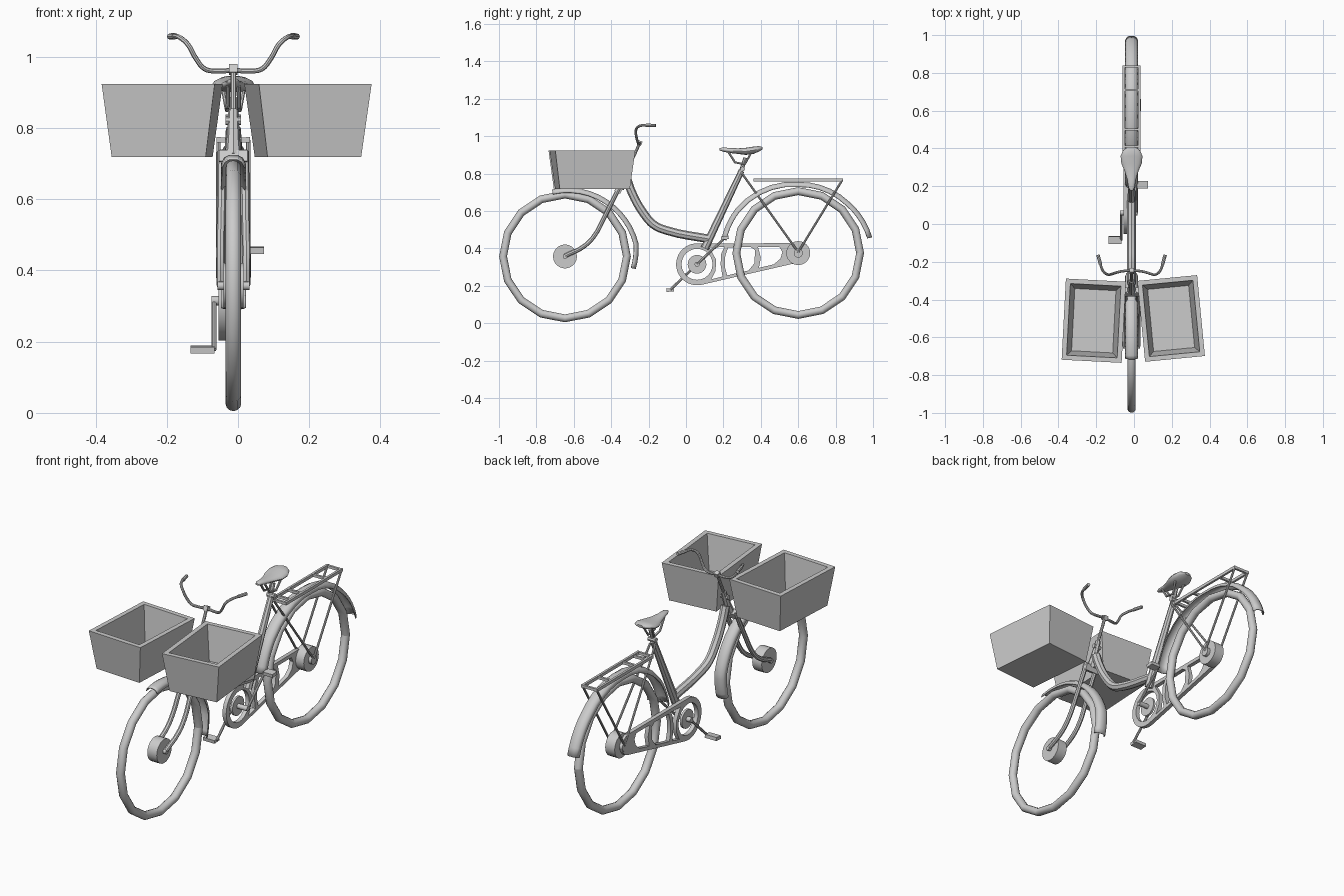
import bpy, bmesh, math
from mathutils import Matrix, Vector

if "Cube" in bpy.data.objects:
    bpy.data.objects.remove(bpy.data.objects["Cube"])

CX = -0.013                                  # bicycle's middle plane
FRONT, REAR, CRANK = (-0.647, 0.357), (0.6, 0.375), (0.059, 0.315)


def add(name, data, smooth=True):
    ob = bpy.data.objects.new(name, data)
    bpy.context.collection.objects.link(ob)
    bpy.ops.object.select_all(action='DESELECT')
    ob.select_set(True)
    bpy.context.view_layer.objects.active = ob
    if ob.type == 'CURVE':
        bpy.ops.object.convert(target='MESH')
        ob = bpy.context.object
    if smooth:
        bpy.ops.object.shade_smooth_by_angle(angle=math.radians(40))
    return ob


def tube(name, pts, r, radii=None, spline='POLY', sides=2):
    """Round tube through points given relative to the middle plane."""
    c = bpy.data.curves.new(name, 'CURVE')
    c.dimensions, c.bevel_depth, c.bevel_resolution = '3D', r, sides
    c.use_fill_caps, c.resolution_u = True, 4
    s = c.splines.new(spline)
    if spline == 'POLY':
        s.points.add(len(pts) - 1)
        for i, (x, y, z) in enumerate(pts):
            s.points[i].co = (x + CX, y, z, 1)
            s.points[i].radius = radii[i] if radii else 1
    else:
        s.bezier_points.add(len(pts) - 1)
        for b, (x, y, z) in zip(s.bezier_points, pts):
            b.co = (x + CX, y, z)
            b.handle_left_type = b.handle_right_type = 'AUTO'
    return add(name, c)


def pair(name, pts, r, **kw):
    for side, sx in (("left", -1), ("right", 1)):
        tube(f"{side}_{name}", [(sx * x, y, z) for x, y, z in pts], r, **kw)


def loft(name, rings, closed=True, caps=True, smooth=True):
    bm = bmesh.new()
    rows = [[bm.verts.new(p) for p in ring] for ring in rings]
    n = len(rows[0])
    for a, b in zip(rows, rows[1:]):
        for i in range(n if closed else n - 1):
            j = (i + 1) % n
            bm.faces.new((a[i], a[j], b[j], b[i]))
    if caps:
        bm.faces.new(rows[0][::-1])
        bm.faces.new(rows[-1])
    bmesh.ops.recalc_face_normals(bm, faces=bm.faces)
    me = bpy.data.meshes.new(name)
    bm.to_mesh(me)
    return add(name, me, smooth)


def disc(name, centre, r, x0, x1, n=24):
    """Cylinder along x, x0..x1 relative to the middle plane."""
    loft(name, [[(CX + x, centre[0] + r * math.cos(2 * math.pi * i / n),
                  centre[1] + r * math.sin(2 * math.pi * i / n)) for i in range(n)]
                for x in (x0, x1)])


def box(name, centre, size, tilt=0):
    bm = bmesh.new()
    bmesh.ops.create_cube(bm, size=1, matrix=Matrix.Translation(
        Vector(centre) + Vector((CX, 0, 0))) @ Matrix.Rotation(tilt, 4, 'X')
        @ Matrix.Diagonal((*size, 1)))
    me = bpy.data.meshes.new(name)
    bm.to_mesh(me)
    return add(name, me, False)


def fender(name, centre, stations, w):
    """Curved strip over a wheel; stations are (degrees, radius)."""
    prof = [(-1, -.024), (-.75, -.007), (-.35, 0), (.35, 0), (.75, -.007), (1, -.024)]
    rings = []
    for (a0, r0), (a1, r1) in zip(stations, stations[1:]):
        for k in range(5):
            a, r = a0 + (a1 - a0) * k / 5, r0 + (r1 - r0) * k / 5
            rings.append((math.radians(a), r))
    rings.append((math.radians(stations[-1][0]), stations[-1][1]))
    ob = loft(name, [[(CX + u * w, centre[0] + (r + d) * math.cos(a),
                       centre[1] + (r + d) * math.sin(a)) for u, d in prof]
                     for a, r in rings], closed=False, caps=False)
    m = ob.modifiers.new("thickness", 'SOLIDIFY')
    m.thickness, m.offset = 0.005, 0


# Wheels: sixteen-sided tyres and hubs
for name, c in (("front", FRONT), ("rear", REAR)):
    loft(f"{name}_tyre", [[(CX + .022 * math.sin(b), c[0] + (.331 + .021 * math.cos(b)) * math.cos(a),
                            c[1] + (.331 + .021 * math.cos(b)) * math.sin(a))
                           for b in [2 * math.pi * j / 12 for j in range(12)]]
                          for a in [2 * math.pi * i / 16 for i in range(17)]], caps=False)
    disc(f"{name}_hub", c, .064, -.028, .028)
    disc(f"{name}_axle", c, .024 if name == "rear" else .012, -.045, .045, 16)

# Fenders
fender("front_fender", FRONT, [(101, .362), (85, .366), (45, .38), (10, .397), (-10, .382)], .033)
fender("rear_fender", REAR, [(170, .415), (145, .408), (90, .378), (45, .385), (12, .402)], .033)

# Fork, crown and head tube
pair("fork_leg", [(.032, -.352, .735), (.034, -.44, .56), (.036, -.485, .475),
                  (.036, -.54, .415), (.036, -.647, .36)], .012, spline='BEZIER')
box("fork_crown", (0, -.36, .715), (.08, .035, .035), -.45)
tube("head_tube", [(0, -.355, .72), (0, -.335, .765), (0, -.30, .85)], .02, [1.2, .95, .7])
tube("stem", [(0, -.305, .84), (0, -.262, .93), (0, -.248, .965)], .008)
box("stem_clamp", (0, -.248, .964), (.024, .024, .024), -.4)
tube("brake_clamp", [(-.022, -.312, .82), (.022, -.312, .82)], .012)

# Handlebar and grips
half = [(.05, -.25, .96), (.08, -.257, .966), (.105, -.265, .995), (.128, -.267, 1.035),
        (.15, -.25, 1.054), (.163, -.22, 1.058), (.178, -.165, 1.057)]
tube("handlebar", [(-x, y, z) for x, y, z in half[::-1]] + [(0, -.247, .962)] + half,
     .007, spline='BEZIER')
pair("grip", [(.164, -.215, 1.058), (.178, -.163, 1.057)], .009)

# Frame
tube("down_tube", [(0, -.315, .77), (0, -.29, .70), (0, -.225, .585), (0, -.17, .525),
                   (0, -.10, .495), (0, .125, .45)], .023, spline='BEZIER')
tube("seat_tube", [(0, .10, .40), (0, .297, .815)], .02, [1.1, .8])
tube("seat_post", [(0, .29, .80), (0, .318, .885)], .011)
tube("seat_clamp", [(-.022, .302, .825), (.022, .302, .825)], .013)
pair("seat_stay", [(.015, .30, .80), (.042, .6, .38)], .006)
pair("saddle_rail", [(.015, .225, .918), (.016, .262, .86), (.018, .315, .85), (.03, .35, .915)], .006)

# Saddle: (y, half width, top, bottom)
seat = [(.178, .008, .935, .925), (.195, .017, .94, .918), (.235, .023, .937, .91),
        (.28, .037, .935, .905), (.32, .054, .938, .9), (.36, .058, .944, .905),
        (.39, .045, .947, .918), (.408, .02, .942, .928)]
loft("saddle", [[(CX + w * math.cos(a), y, (t + b) / 2 + (t - b) / 2 * math.sin(a))
                 for a in [2 * math.pi * i / 16 for i in range(16)]] for y, w, t, b in seat])

# Rear rack and its stays
for sx in (-1, 1):
    box("rack_rail", (sx * .041, .60, .767), (.012, .48, .016))
for y in (.366, .41, .50, .71, .834):
    box("rack_crossbar", (0, y, .767), (.09, .012, .014))
pair("rack_stay", [(.042, .835, .765), (.043, .6, .38)], .006)

# Chain case: flat plate with rounded openings
def arc(c, r, a0, a1, n):
    return [(c[0] + r * math.cos(math.radians(a0 + (a1 - a0) * i / n)),
             c[1] + r * math.sin(math.radians(a0 + (a1 - a0) * i / n))) for i in range(n + 1)]

end = (.565, .373)
outlines = [arc(CRANK, .112, 95, 283, 20) + arc(end, .055, -77, 89, 8),
            arc(CRANK, .083, 0, 345, 23),
            [(.125, .405), (.205, .407), (.188, .37), (.185, .315), (.195, .25),
             (.135, .235), (.158, .28), (.161, .34)],
            [(.225, .405), (.345, .408), (.37, .39), (.365, .32), (.335, .282), (.22, .256),
             (.208, .30), (.21, .36)],
            [(.385, .408), (.50, .408), (.515, .38), (.505, .345), (.47, .315), (.39, .296),
             (.40, .35)]]
case = bpy.data.curves.new("chain_case", 'CURVE')
case.dimensions, case.fill_mode, case.extrude = '2D', 'BOTH', .011
for pts in outlines:
    s = case.splines.new('POLY')
    s.points.add(len(pts) - 1)
    for p, (u, v) in zip(s.points, pts):
        p.co = (u, v, 0, 1)
    s.use_cyclic_u = True
ob = add("chain_case", case)
ob.location.x = CX - .031
ob.rotation_euler = (math.pi / 2, 0, math.pi / 2)

# Cranks and pedals
disc("chainring", CRANK, .05, -.038, -.026)
disc("crank_axle", CRANK, .013, -.062, .032, 16)
for side, x, py, pz, px in (("left", -.054, -.085, .178, -.087), ("right", .028, .208, .457, .058)):
    tube(f"{side}_crank_arm", [(x, *CRANK), (x, py, pz)], .007)
    box(f"{side}_pedal", (px, py, pz), (.068 if x < 0 else .056, .04, .018), .1)

# Baskets: tapered open boxes either side of the front wheel
def basket(name, x, y, turn):
    rot = Matrix.Translation((x, y, 0)) @ Matrix.Rotation(math.radians(turn), 4, 'Z')
    rings = []
    for inset, z in ((.027, .718), (0, .924), (.025, .924), (.05, .74)):
        w, l = .159 - inset, .215 - inset
        rings.append([rot @ Vector((a * w, b * l, z)) for a, b in ((-1, -1), (1, -1), (1, 1), (-1, 1))])
    loft(name, rings, smooth=False)

basket("left_basket", -.213, -.512, -3)
basket("right_basket", .1965, -.50, 5.5)
